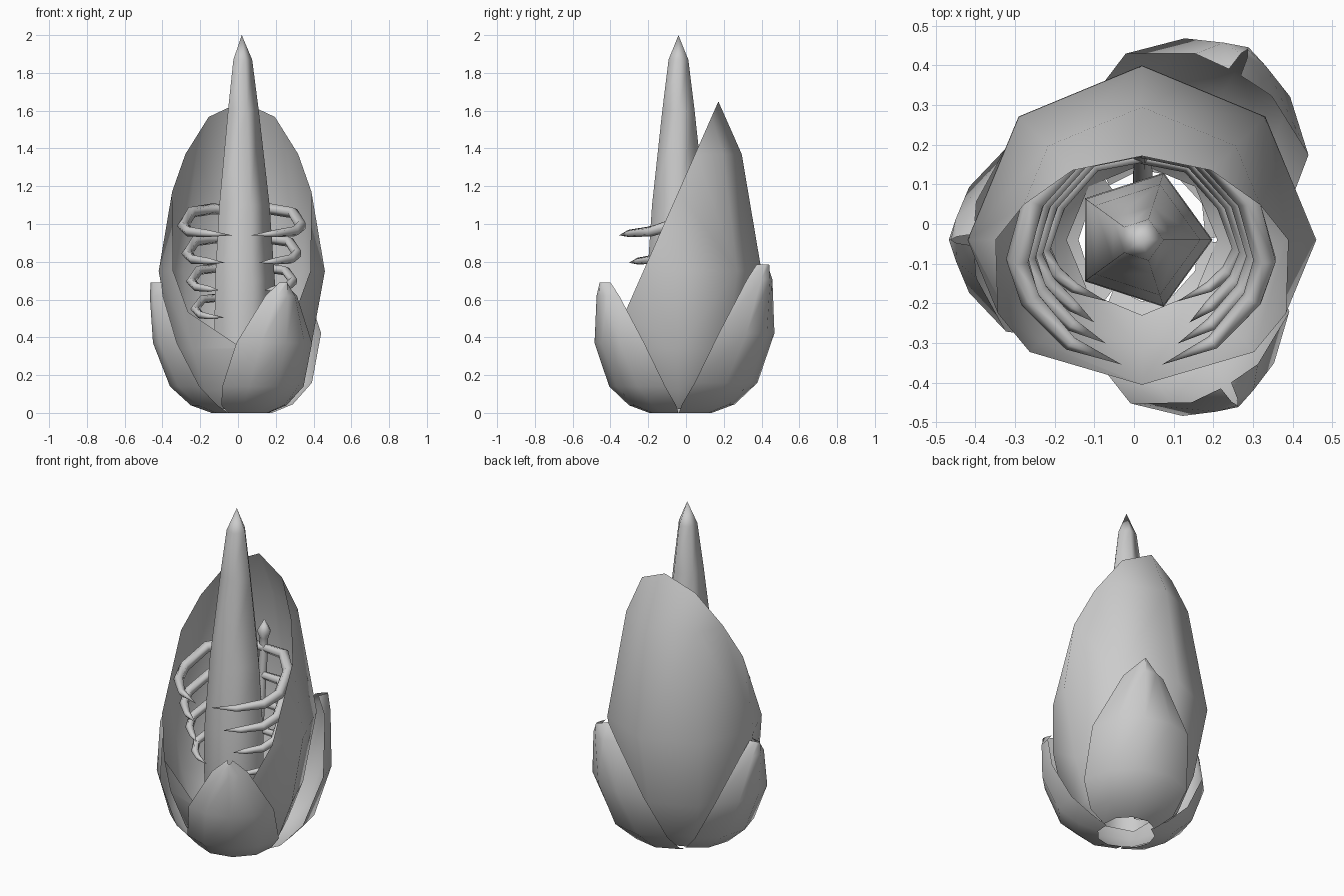
import bpy, bmesh
from math import radians, sin, cos, pi
from mathutils import Vector

if "Cube" in bpy.data.objects:
    bpy.data.objects.remove(bpy.data.objects["Cube"])

CX, CY = 0.02, -0.04   # plant axis


def finish(name, bm):
    mesh = bpy.data.meshes.new(name)
    bm.to_mesh(mesh)
    bm.free()
    ob = bpy.data.objects.new(name, mesh)
    bpy.context.collection.objects.link(ob)
    bpy.ops.object.select_all(action='DESELECT')
    ob.select_set(True)
    bpy.context.view_layer.objects.active = ob
    bpy.ops.object.shade_smooth_by_angle(angle=radians(80))
    return ob


def skin(bm, rows, closed):
    """Join rows of points with quads."""
    vs = [[bm.verts.new(p) for p in row] for row in rows]
    n = len(vs[0])
    for a, b in zip(vs, vs[1:]):
        for i in range(n if closed else n - 1):
            j = (i + 1) % n
            bm.faces.new((a[i], a[j], b[j], b[i]))
    bmesh.ops.remove_doubles(bm, verts=bm.verts, dist=1e-5)


def lathe(bm, profile, sides):
    skin(bm, [[(CX + r * cos(2 * pi * i / sides), CY + r * sin(2 * pi * i / sides), z)
               for i in range(sides)] for r, z in profile], True)


def tube(bm, points, radii, sides=5):
    pts = [Vector(p) for p in points]
    rows = []
    for k, p in enumerate(pts):
        d = (pts[min(k + 1, len(pts) - 1)] - pts[max(k - 1, 0)]).normalized()
        ref = Vector((0, 0, 1)) if abs(d.z) < 0.8 else Vector((0, -1, 0))
        u = d.cross(ref).normalized()
        w = u.cross(d)
        rows.append([p + radii[k] * (u * cos(2 * pi * i / sides) + w * sin(2 * pi * i / sides))
                     for i in range(sides)])
    skin(bm, rows, True)


# Central spike
bm = bmesh.new()
lathe(bm, [(0.16, 0.1), (0.178, 0.45), (0.175, 0.7), (0.147, 1.1), (0.09, 1.6), (0.055, 1.87), (0, 2.0)], 5)
finish("central_spike", bm)

# Hood: eight-sided egg cut by a sloping plane
bm = bmesh.new()
lathe(bm, [(0.19, 0.02), (0.28, 0.12), (0.365, 0.34), (0.44, 0.75), (0.335, 1.37), (0.18, 1.72)], 8)
bmesh.ops.bisect_plane(bm, geom=bm.verts[:] + bm.edges[:] + bm.faces[:],
                       plane_co=(0, 0.172, 1.65), plane_no=(0, -2.26, 1), clear_outer=True)
finish("hood", bm)

# Three outer leaves
LEAF = [(0.0, 0.16, 60), (0.04, 0.27, 57), (0.14, 0.38, 48), (0.37, 0.47, 34), (0.62, 0.487, 13), (0.69, 0.482, 2)]
for name, ang, s in (("left_leaf", 180, 1), ("front_leaf", -60, 1), ("back_leaf", 61, 1.14)):
    bm = bmesh.new()
    rows = []
    for z, r, half in LEAF:
        row = []
        for t in (-1, -0.5, 0, 0.5, 1):
            a = radians(ang + half * t)
            rr = r * s * (1 - 0.12 * t * t)
            row.append((CX + rr * cos(a), CY + rr * sin(a), z * s))
        rows.append(row)
    skin(bm, rows, False)
    finish(name, bm)

# Four pairs of curved tendrils, blended from the top pair to the bottom pair
TOP = [(0, .22, 1.07), (.15, .19, 1.08), (.27, .06, 1.06), (.312, -.09, .99),
       (.28, -.19, .96), (.18, -.30, .95), (.05, -.355, .94)]
LOW = [(0, .17, .60), (.12, .15, .61), (.21, .05, .60), (.25, -.06, .55),
       (.22, -.12, .52), (.17, -.16, .51), (.09, -.195, .505)]
TIP_X = (.05, .09, .12, .09)
for k in range(4):
    t = k / 3
    path = [Vector(a).lerp(Vector(b), t) for a, b in zip(TOP, LOW)]
    path[-1].x = TIP_X[k]
    w = 0.031 - 0.008 * t
    for side, sx in (("left", -1), ("right", 1)):
        bm = bmesh.new()
        tube(bm, [(CX + sx * p.x, p.y, p.z) for p in path],
             [w * 0.8, w, w, w, w * 0.9, w * 0.65, 0])
        bmesh.ops.recalc_face_normals(bm, faces=bm.faces)
        finish(f"{side}_tendril_{k + 1}", bm)

# Stalk behind the spike with a bud on top
bm = bmesh.new()
tube(bm, [(CX, .06, .05), (CX, .16, .4), (CX, .19, .75), (CX, .22, 1.08), (CX, .22, 1.13), (CX, .22, 1.17), (CX, .22, 1.24)],
     [.03, .025, .025, .025, .025, .04, 0])
bmesh.ops.recalc_face_normals(bm, faces=bm.faces)
finish("tendril_stalk", bm)
